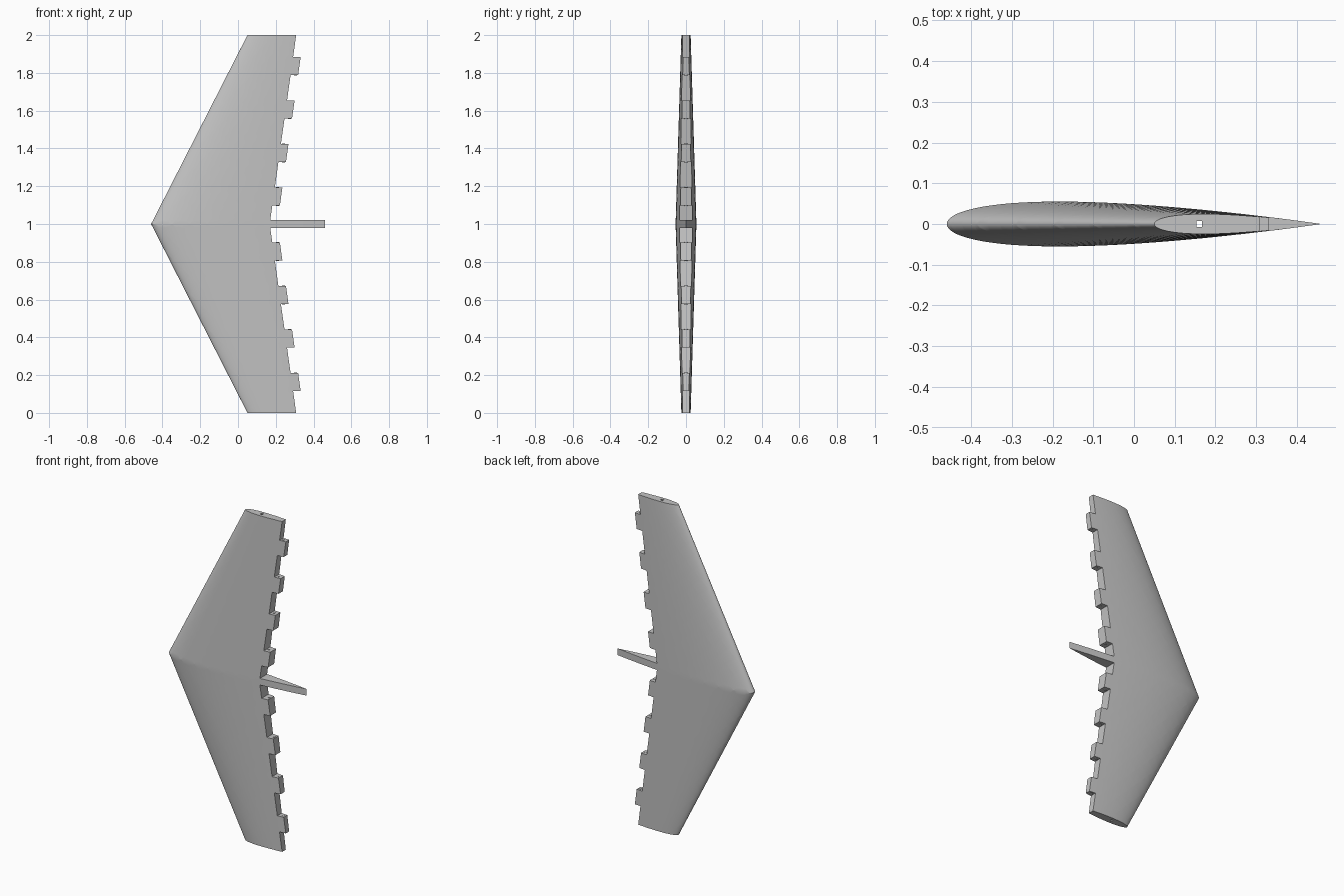
import bpy, bmesh, math
from mathutils import Vector

if "Cube" in bpy.data.objects:
    bpy.data.objects.remove(bpy.data.objects["Cube"], do_unlink=True)

TE = 0.46          # straight trailing edge
PITCH = 0.092      # lattice spacing along x
OFFSET = 0.02
HALF = 0.0008      # half width of a lattice slit
DEPTH = 0.003      # depth of a lattice slit

GREY = bpy.data.materials.new("light_grey")
GREY.use_nodes = True
GREY.diffuse_color = (0.55, 0.55, 0.55, 1)
GREY.node_tree.nodes["Principled BSDF"].inputs["Base Color"].default_value = GREY.diffuse_color


def leading(z):
    return -0.46 + 0.51 * abs(z - 1)


def hinge(z):
    return 0.168 + 0.14 * abs(z - 1)


def half_thickness(x, z):
    """Symmetric twelve percent aerofoil."""
    chord = TE - leading(z)
    f = min(max((x - leading(z)) / chord, 0), 1)
    return 0.6 * chord * (0.2969 * math.sqrt(f) - 0.126 * f - 0.3516 * f**2
                          + 0.2843 * f**3 - 0.1036 * f**4)


def add_object(name, bm):
    mesh = bpy.data.meshes.new(name)
    bm.to_mesh(mesh)
    bm.free()
    obj = bpy.data.objects.new(name, mesh)
    bpy.context.collection.objects.link(obj)
    mesh.materials.append(GREY)
    return obj


def loft(name, stations, count):
    """Loft aerofoil slices given as (z, front x, rear x)."""
    bm = bmesh.new()
    rings = []
    for z, x0, x1 in stations:
        xs = [x0 + (x1 - x0) * (i / count) ** 2 for i in range(count + 1)]
        outline = [(x, -half_thickness(x, z)) for x in xs]
        outline += [(x, half_thickness(x, z)) for x in reversed(xs)]
        rings.append([bm.verts.new((x, y, z)) for x, y in outline])
    for a, b in zip(rings, rings[1:]):
        for i in range(len(a)):
            j = (i + 1) % len(a)
            bm.faces.new((a[i], a[j], b[j], b[i]))
    bm.faces.new(rings[0])
    bm.faces.new(rings[-1])
    bmesh.ops.remove_doubles(bm, verts=bm.verts, dist=1e-5)
    bmesh.ops.recalc_face_normals(bm, faces=bm.faces)
    return add_object(name, bm)


def score_lattice(obj, rib_lines):
    """Sink hairline diagonal slits into the surface."""
    bm = bmesh.new()
    bm.from_mesh(obj.data)
    bands = [(Vector((1, 0, s)), OFFSET + k * PITCH + s)
             for s in (-1, 1) for k in range(-16, 16)]
    if rib_lines:
        bands += [(Vector((0, 0, 1)), z) for z in (0.98, 1.02)]
    for normal, d in bands:
        unit = normal.normalized()
        middle = unit * (d / normal.length)
        side = [unit.dot(v.co - middle) for v in bm.verts]
        if min(side) > HALF or max(side) < -HALF:
            continue
        for shift in (-HALF, HALF):
            bmesh.ops.bisect_plane(bm, geom=bm.verts[:] + bm.edges[:] + bm.faces[:],
                                   dist=1e-6, plane_co=middle + unit * shift, plane_no=unit)
    slits = []
    for face in bm.faces:
        c = face.calc_center_median()
        if any(abs(n.dot(c) - d) < HALF * n.length for n, d in bands):
            slits.append(face)
    result = bmesh.ops.extrude_face_region(bm, geom=slits)
    bm.normal_update()
    floor = [v for v in result["geom"] if isinstance(v, bmesh.types.BMVert)]
    moves = [(v, v.normal * min(DEPTH, abs(v.co.y) * 0.4)) for v in floor]
    for v, move in moves:
        v.co -= move
    bm.normal_update()
    bm.to_mesh(obj.data)
    bm.free()


def finish(obj):
    bpy.ops.object.select_all(action='DESELECT')
    obj.select_set(True)
    bpy.context.view_layer.objects.active = obj
    bpy.ops.object.shade_smooth_by_angle(angle=math.radians(30))


# Swept main wing, open at the hinge line
wing = loft("wing", [(z, leading(z), hinge(z)) for z in (0, 1, 2)], 24)

# Square spar tunnel along the span
bm = bmesh.new()
bmesh.ops.create_cube(bm, size=1)
bmesh.ops.scale(bm, vec=(0.014, 0.014, 3), verts=bm.verts)
bmesh.ops.translate(bm, vec=(0.16, 0, 1), verts=bm.verts)
cutter = add_object("spar_tunnel_cutter", bm)
cutter.hide_render = True
cut = wing.modifiers.new("spar_tunnel", 'BOOLEAN')
cut.operation = 'DIFFERENCE'
cut.solver = 'EXACT'
cut.object = cutter
bpy.context.view_layer.objects.active = wing
bpy.ops.object.modifier_apply(modifier=cut.name)
bpy.data.objects.remove(cutter, do_unlink=True)
score_lattice(wing, True)
finish(wing)

# Hinge teeth with pin ends, mirrored about the middle of the span
for side, half in ((-1, "lower"), (1, "upper")):
    for i in range(4):
        ends = sorted(1 + side * (0.098 + 0.23 * i + w) for w in (0, 0.095))
        tooth = loft(f"hinge_tooth_{half}_{i + 1}",
                     [(z, hinge(z), hinge(z) + 0.04) for z in ends], 6)
        score_lattice(tooth, False)
        finish(tooth)

        bm = bmesh.new()
        bmesh.ops.create_cone(bm, cap_ends=True, segments=16, radius1=0.008,
                              radius2=0.008, depth=0.099)
        z = sum(ends) / 2
        bmesh.ops.translate(bm, vec=(hinge(z) + 0.02, 0, z), verts=bm.verts)
        finish(add_object(f"hinge_pin_{half}_{i + 1}", bm))

# Middle rib reaching the trailing edge
rib = loft("middle_rib", [(z, hinge(z), TE) for z in (0.98, 1, 1.02)], 10)
score_lattice(rib, False)
finish(rib)
